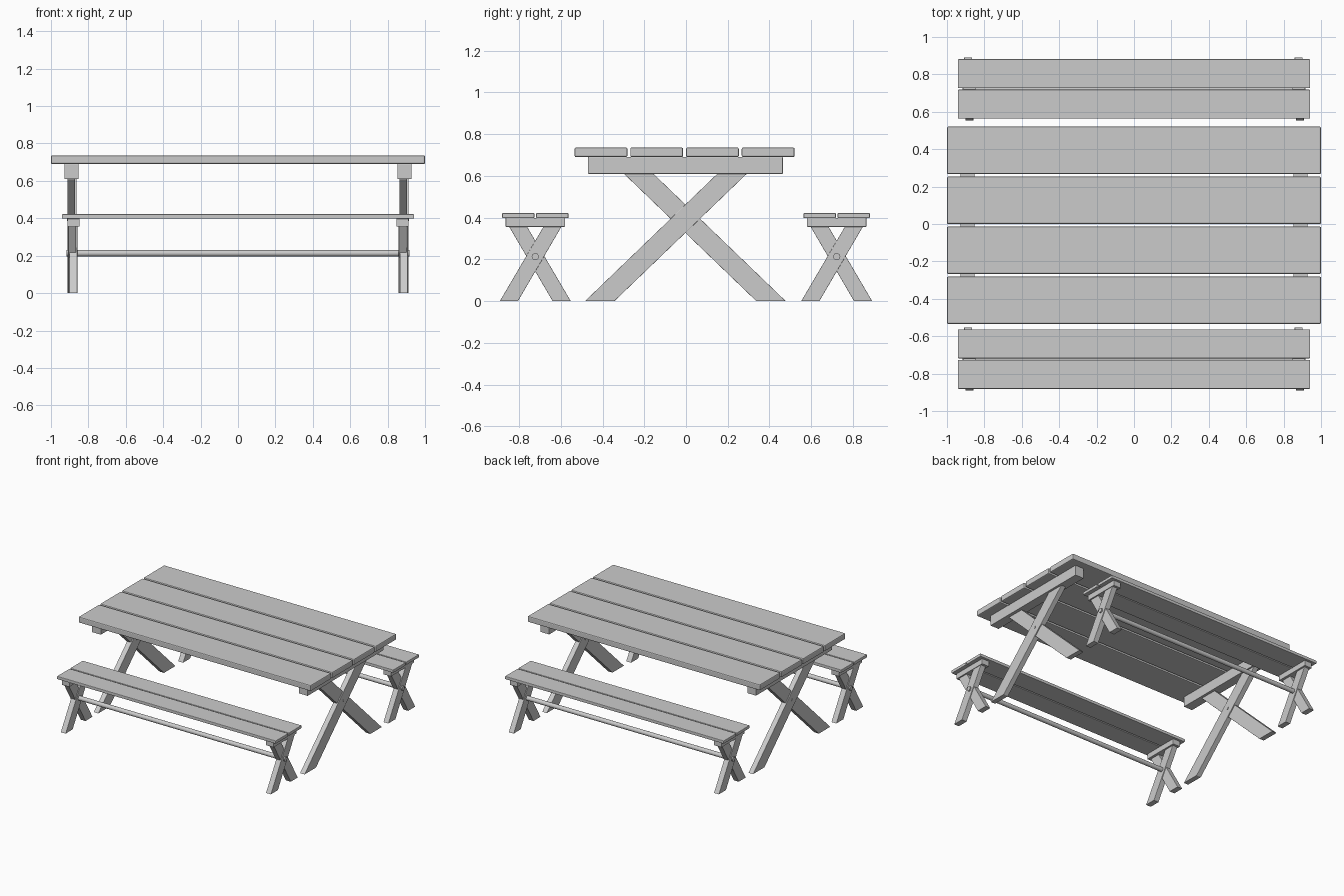
import bpy, bmesh, math

if "Cube" in bpy.data.objects:
    bpy.data.objects.remove(bpy.data.objects["Cube"])


def finish(name, bm, bevel=0.0, segments=2):
    bmesh.ops.recalc_face_normals(bm, faces=bm.faces[:])
    me = bpy.data.meshes.new(name)
    bm.to_mesh(me)
    bm.free()
    ob = bpy.data.objects.new(name, me)
    bpy.context.collection.objects.link(ob)
    if bevel:
        mod = ob.modifiers.new("bevel", 'BEVEL')
        mod.width = bevel
        mod.segments = segments
    return ob


def slab(name, x0, x1, profile, bevel=0.0):
    """Extrude a (y, z) profile from x0 to x1."""
    bm = bmesh.new()
    a = [bm.verts.new((x0, y, z)) for y, z in profile]
    b = [bm.verts.new((x1, y, z)) for y, z in profile]
    bm.faces.new(a)
    bm.faces.new(b[::-1])
    n = len(profile)
    for i in range(n):
        bm.faces.new((a[i], a[(i + 1) % n], b[(i + 1) % n], b[i]))
    return finish(name, bm, bevel)


def box(name, x0, x1, y0, y1, z0, z1, bevel=0.0):
    return slab(name, x0, x1, [(y0, z0), (y1, z0), (y1, z1), (y0, z1)], bevel)


def rod(name, x0, x1, y, z, r):
    bm = bmesh.new()
    bmesh.ops.create_cone(bm, cap_ends=True, segments=24,
                          radius1=r, radius2=r, depth=x1 - x0)
    for v in bm.verts:
        v.co = ((x0 + x1) / 2 + v.co.z, y + v.co.x, z + v.co.y)
    for f in bm.faces:
        f.smooth = len(f.verts) == 4
    for e in bm.edges:
        e.smooth = not any(len(f.verts) > 4 for f in e.link_faces)
    return finish(name, bm)


def crossed_legs(name, s, cy, foot, head, height, xi, xo, step):
    """Two slanted boards crossing at cy, one stepped slightly in x."""
    for k, label in ((1, "a"), (-1, "b")):
        prof = [(cy - k * foot[1], 0), (cy - k * foot[0], 0),
                (cy + k * head[1], height), (cy + k * head[0], height)]
        d = step * k / 2
        x0, x1 = sorted((s * xi + d, s * xo + d))
        slab(f"{name}_{label}", x0, x1, prof, 0.002)


# table top planks
for i in range(4):
    y = -0.534 + i * 0.267
    box(f"table_plank_{i}", -1, 1, y, y + 0.253, 0.69, 0.736, 0.007)

# table end frames
for s, side in ((-1, "left"), (1, "right")):
    x0, x1 = sorted((s * 0.853, s * 0.928))
    box(f"table_crossbeam_{side}", x0, x1, -0.469, 0.464, 0.61, 0.69, 0.002)
    crossed_legs(f"table_leg_{side}", s, -0.003, (0.34, 0.481),
                 (0.153, 0.294), 0.61, 0.868, 0.908, 0.008)
    x0, x1 = sorted((s * 0.86, s * 0.915))
    rod(f"table_bolt_{side}", x0, x1, -0.003, 0.396, 0.010)

# benches
for b, bench in ((-1, "front_bench"), (1, "back_bench")):
    cy = b * 0.722
    for i, (lo, hi) in enumerate(((-0.159, -0.004), (0.004, 0.159))):
        box(f"{bench}_plank_{i}", -0.942, 0.942, cy + lo, cy + hi,
            0.398, 0.422, 0.004)
    for s, side in ((-1, "left"), (1, "right")):
        x0, x1 = sorted((s * 0.847, s * 0.911))
        box(f"{bench}_crossbeam_{side}", x0, x1, cy - 0.142, cy + 0.142,
            0.356, 0.398, 0.002)
        crossed_legs(f"{bench}_leg_{side}", s, cy, (0.083, 0.170),
                     (0.039, 0.125), 0.356, 0.862, 0.905, 0.006)
    rod(f"{bench}_stretcher", -0.918, 0.918, cy, 0.213, 0.017)
